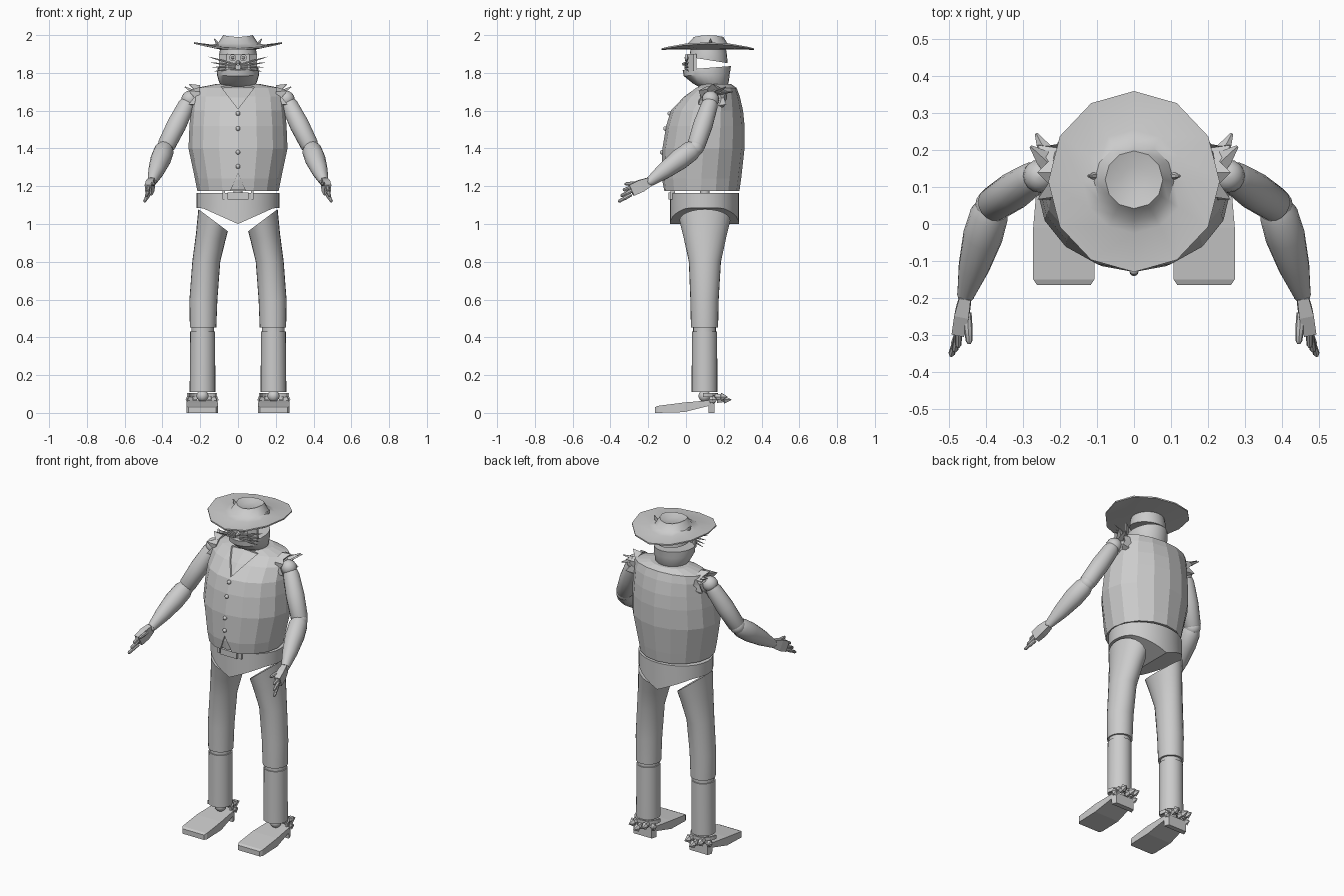
import bpy, bmesh, math
from mathutils import Vector

if "Cube" in bpy.data.objects:
    bpy.data.objects.remove(bpy.data.objects["Cube"])

grey = bpy.data.materials.new("light grey")
grey.diffuse_color = (0.6, 0.6, 0.6, 1)
grey.use_nodes = True
grey.node_tree.nodes["Principled BSDF"].inputs["Base Color"].default_value = grey.diffuse_color


def skin(name, rings, smooth=True):
    """Skin a stack of equal-length point rings and cap both ends."""
    bm = bmesh.new()
    rows = [[bm.verts.new(p) for p in r] for r in rings]
    n = len(rows[0])
    for a, b in zip(rows, rows[1:]):
        for i in range(n):
            bm.faces.new((a[i], a[(i + 1) % n], b[(i + 1) % n], b[i]))
    for r in (rows[0], rows[-1]):
        for i in range(n // 2):
            ids = dict.fromkeys((i, i + 1, n - i - 1, (n - i) % n))
            if len(ids) > 2:
                bm.faces.new([r[k] for k in ids])
    bmesh.ops.recalc_face_normals(bm, faces=bm.faces)
    me = bpy.data.meshes.new(name)
    bm.to_mesh(me)
    bm.free()
    me.materials.append(grey)
    ob = bpy.data.objects.new(name, me)
    bpy.context.collection.objects.link(ob)
    if smooth:
        bpy.ops.object.select_all(action='DESELECT')
        ob.select_set(True)
        bpy.context.view_layer.objects.active = ob
        bpy.ops.object.shade_smooth_by_angle(angle=math.radians(35))
    return ob


def oval(cx, cy, cz, rx, ry, n=24, tx=0, ty=0, qx=0):
    """Level ellipse, tilted by tx, ty and bent upward at the sides by qx."""
    pts = []
    for i in range(n):
        a = 2 * math.pi * i / n
        x, y = rx * math.cos(a), ry * math.sin(a)
        pts.append((cx + x, cy + y, cz + tx * x + ty * y + qx * x * x))
    return pts


def limb(name, p0, p1, profile, n=16, phase=0, smooth=True):
    """Tube from p0 to p1; profile holds (t, half width, half height)."""
    p0, p1 = Vector(p0), Vector(p1)
    d = (p1 - p0).normalized()
    u = d.cross(Vector((0, 0, 1)))
    u = u.normalized() if u.length > 0.01 else Vector((1, 0, 0))
    v = u.cross(d)
    ang = [2 * math.pi * i / n + phase for i in range(n)]
    return skin(name, [[p0.lerp(p1, t) + u * a * math.cos(g) + v * b * math.sin(g) for g in ang]
                       for t, a, b in profile], smooth)


def ball(name, c, r, n=16, m=8):
    return skin(name, [oval(c[0], c[1], c[2] - r * math.cos(math.pi * k / m),
                            r * math.sin(math.pi * k / m) + 1e-4,
                            r * math.sin(math.pi * k / m) + 1e-4, n) for k in range(m + 1)])


def box(name, c, s):
    x, y, z = c
    a, b, h = (k / 2 for k in s)
    return skin(name, [[(x - a, y - b, k), (x + a, y - b, k), (x + a, y + b, k), (x - a, y + b, k)]
                       for k in (z - h, z + h)], False)


# Hat: upturned brim, crown and dented top
hy = 0.115
skin("hat", [oval(0, hy, 1.925, 0.1, 0.1, 12),
             oval(0, hy, 1.922, 0.232, 0.245, 12, qx=0.6),
             oval(0, hy, 1.930, 0.232, 0.245, 12, qx=0.6),
             oval(0, hy, 1.938, 0.14, 0.14, 12, qx=0.6),
             oval(0, hy, 1.955, 0.108, 0.105, 12),
             oval(0, hy + .005, 1.990, 0.078, 0.078, 12, qx=1.6),
             oval(0, hy + .005, 1.980, 0.035, 0.035, 12)])
for s in (-1, 1):
    limb("hat_stud", (s * 0.10, 0.13, 1.94), (s * 0.125, 0.13, 1.98),
         [(0, .014, .014), (1, .003, .003)], 6, smooth=False)

# Head: skull, hinged jaw and thin face plate
skin("skull", [oval(0, .118, 1.868, .10, .103, ty=-.16), oval(0, .118, 1.90, .10, .098),
               oval(0, .118, 1.95, .09, .09)])
skin("jaw", [oval(0, .14, 1.725, .08, .07), oval(0, .13, 1.745, .098, .095),
             oval(0, .11, 1.79, .112, .122, ty=.05), oval(0, .11, 1.826, .108, .128, ty=.08)])
skin("neck", [oval(0, .14, 1.66, .075, .065), oval(0, .14, 1.74, .075, .065)])
skin("face", [[(x, y, z) for x, y in ((-.1, .04), (-.06, .008), (.06, .008), (.1, .04),
                                    (.1, .055), (.06, .023), (-.06, .023), (-.1, .055))]
              for z in (1.81, 1.90)], False)
limb("nose", (0, .02, 1.855), (0, -.02, 1.845), [(0, .016, .016), (1, .008, .006)], 8)
for s in (-1, 1):
    limb("eye_ring", (s * .028, .02, 1.88), (s * .028, -.006, 1.88),
         [(0, .018, .018), (1, .018, .018), (1, .011, .011), (.7, .011, .011)], 16)
    ball("pupil", (s * .028, .0, 1.88), .008, 8, 6)
    for k, (z0, z1) in enumerate(((1.845, 1.885), (1.838, 1.855), (1.832, 1.83), (1.826, 1.808))):
        limb("whisker", (s * .015, -.005, z0), (s * (.155 - .01 * k), .015, z1),
             [(0, .004, .006), (.6, .004, .005), (1, .001, .001)], 6, smooth=False)

# Torso: faceted vest over a slightly smaller shirt, rows of (z, front, back, half width)
rows = [(1.175, -.122, .283, .215), (1.24, -.13, .292, .228), (1.40, -.125, .31, .262),
        (1.52, -.105, .31, .257), (1.60, -.08, .302, .25), (1.675, -.015, .285, .242),
        (1.72, .045, .268, .225), (1.74, .08, .24, .12)]


def torso(name, inset):
    return skin(name, [oval(0, (f + b) / 2, z + (inset if z < 1.2 else -inset / 2),
                            w - inset, (b - f) / 2 - inset, 16) for z, f, b, w in rows], False)


shirt = torso("shirt", .008)
vest = torso("vest", 0)
notches = [("neck_cutter", ((-.115, 1.76), (0, 1.61), (.115, 1.76), (0, 1.80)), .07),
           ("hem_cutter", ((-.05, 1.15), (0, 1.14), (.05, 1.15), (0, 1.27)), 0)]
for cname, tri, depth in notches:
    cutter = skin(cname, [[(x, y, z) for x, z in tri] for y in (-.3, depth)], False)
    mod = vest.modifiers.new(cname, 'BOOLEAN')
    mod.operation, mod.solver, mod.object = 'DIFFERENCE', 'EXACT', cutter
    bpy.context.view_layer.objects.active = vest
    bpy.ops.object.modifier_apply(modifier=mod.name)
    bpy.data.objects.remove(cutter)
for z, y in ((1.585, -.087), (1.505, -.109), (1.38, -.127), (1.305, -.129)):
    ball("button", (0, y, z), .012, 10, 6)

# Waist and pelvis, with the underside rising toward the hips
skin("spine", [oval(0, .1, 1.14, .025, .025), oval(0, .1, 1.2, .025, .025)])
top = oval(0, .098, 1.165, .22, .183, 32)
skin("pelvis", [[(x, y, 1.0 + .085 * min(1, abs(x) / .19)) for x, y, z in top],
                [(x, y, 1.10) for x, y, z in top], top])
box("buckle", (0, -.085, 1.148), (.11, .016, .036))
for s in (-1, 1):
    box("belt_loop", (s * .075, -.07, 1.155), (.014, .025, .05))

for s in (-1, 1):
    # Legs
    skin("thigh", [oval(s * .185, .098, .452, .070, .072), oval(s * .183, .098, .60, .074, .075),
                   oval(s * .168, .10, .80, .074, .085), oval(s * .145, .10, .93, .077, .113, tx=s * .3),
                   oval(s * .132, .10, 1.02, .078, .135, tx=s * .75)])
    skin("knee", [oval(s * .187, .098, .40, .06, .06), oval(s * .187, .098, .47, .06, .06)])
    skin("shin", [oval(s * .188, .098, .11, .068, .068), oval(s * .187, .098, .43, .066, .067)])
    ball("ankle", (s * .188, .098, .09), .032)

    # Foot: wedge with arch and heel, stations of (y, bottom, top, half width)
    fx = s * .19
    skin("foot", [[(fx - w, y, b), (fx + w, y, b), (fx + w, y, t), (fx - w, y, t)]
                  for y, b, t, w in ((-.165, 0, .03, .073), (-.15, 0, .037, .083), (-.01, .004, .055, .083),
                                     (.118, .036, .066, .072), (.12, 0, .066, .072), (.15, 0, .066, .062))], False)
    # Spur: strap around the heel and backward spikes
    arc = [math.pi * k / 10 for k in range(11)]
    skin("spur_strap", [[(fx + r * math.cos(a), .09 + r * math.sin(a), z)
                         for r, z in ((.070, .083), (.080, .083), (.080, .105), (.070, .105))] for a in arc], False)
    for k in range(5):
        a = math.pi * (.14 + .18 * k)
        c, d = math.cos(a), math.sin(a)
        z = .085 if k % 2 else .07
        limb("spur_spike", (fx + .068 * c, .105 + .06 * d, z), (fx + .085 * c, .105 + .135 * d, z),
             [(0, .016, .02), (.45, .012, .015), (.5, .02, .024), (1, .002, .002)], 6, smooth=False)

    # Arm
    sh, el, wr = (s * .265, .13, 1.645), (s * .385, .05, 1.405), (s * .455, -.19, 1.225)
    ball("shoulder", (s * .255, .13, 1.66), .045)
    limb("upper_arm", sh, el, [(0, .038, .038), (.08, .045, .045), (.5, .052, .052), (.95, .048, .048), (1, .04, .04)])
    ball("elbow", el, .045)
    limb("forearm", el, wr, [(.02, .042, .045), (.1, .052, .054), (.35, .054, .056), (.7, .042, .044), (1, .024, .026)])
    ball("wrist", wr, .024, 12, 6)
    # Hand
    limb("palm", wr, (s * .475, -.29, 1.178), [(.05, .022, .034), (.5, .028, .046), (1, .024, .044)],
         4, math.pi / 4, False)
    for k in (-1, 0, 1):
        a = Vector((s * .474, -.28 + .012 * k, 1.18 + .024 * k))
        limb("finger", a, a + Vector((s * (.012 - .01 * k), -.066, -.032 + .006 * k)),
             [(0, .011, .011), (.5, .011, .011), (.55, .009, .009), (.9, .009, .009), (1, .004, .004)], 8)
    limb("thumb", (s * .452, -.24, 1.215), (s * .446, -.325, 1.212),
         [(0, .012, .012), (.5, .012, .012), (.9, .009, .009), (1, .004, .004)], 8)

    # Torn sleeve: short jagged collar around the shoulder
    n = 12
    ring = [(math.cos(2 * math.pi * k / n), math.sin(2 * math.pi * k / n)) for k in range(n)]
    skin("torn_sleeve", [[(s * .20, .14 + .075 * c, 1.665 + .07 * d) for c, d in ring],
                         [(s * (.262 if k % 2 else .232), .14 + (.085 if k % 2 else .06) * c,
                           1.67 + (.072 if k % 2 else .05) * d) for k, (c, d) in enumerate(ring)],
                         [(s * .225, .14 + .045 * c, 1.665 + .04 * d) for c, d in ring]], False)
    for y1, z1 in ((.245, 1.70), (.21, 1.725)):
        limb("sleeve_shred", (s * .215, .15, 1.69), (s * (.265 if y1 > .22 else .28), y1, z1),
             [(0, .03, .012), (.5, .022, .008), (1, .004, .003)], 4, smooth=False)
